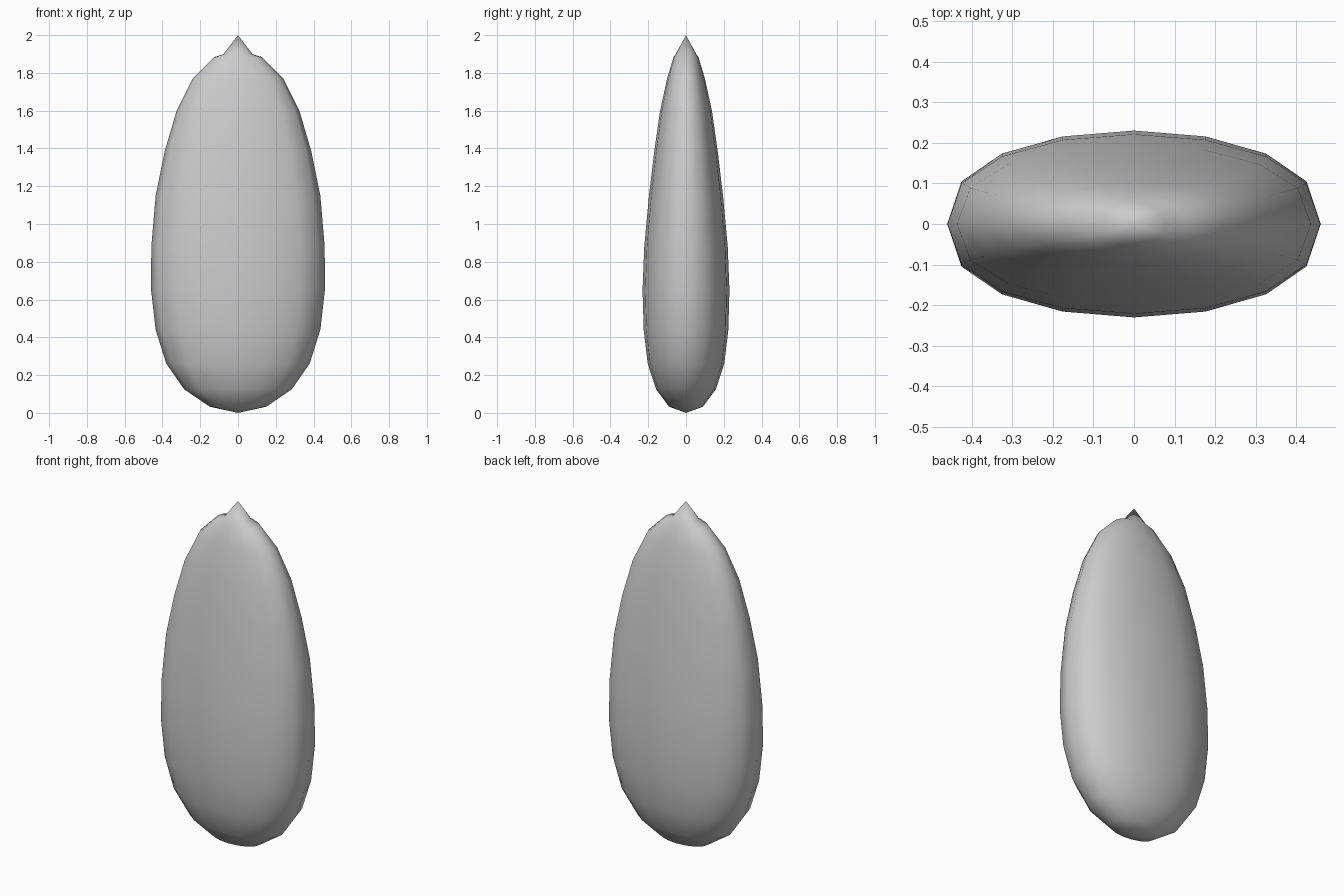
import bpy, bmesh
from math import sin, cos, pi

if "Cube" in bpy.data.objects:
    bpy.data.objects.remove(bpy.data.objects["Cube"])

# Profile rings: height, half width (x), half depth (y)
RINGS = [
    (0.033, 0.15, 0.09), (0.125, 0.285, 0.158), (0.262, 0.38, 0.203),
    (0.44, 0.436, 0.224), (0.65, 0.46, 0.23), (0.88, 0.459, 0.221),
    (1.15, 0.436, 0.196), (1.385, 0.388, 0.168), (1.6, 0.325, 0.137),
    (1.77, 0.24, 0.1), (1.883, 0.128, 0.066), (1.9, 0.076, 0.054),
]
SIDES = 16


def flat(v, power):
    return (1 if v >= 0 else -1) * abs(v) ** power


bm = bmesh.new()

# Flattened seed body: loft of slightly squared ovals
loops = []
for z, rx, ry in RINGS:
    loops.append([bm.verts.new((rx * cos(2 * pi * i / SIDES),
                                ry * flat(sin(2 * pi * i / SIDES), 0.82), z))
                  for i in range(SIDES)])
for a, b in zip(loops, loops[1:]):
    for i in range(SIDES):
        j = (i + 1) % SIDES
        bm.faces.new((a[i], a[j], b[j], b[i]))

# Rounded base and pointed tip
base = bm.verts.new((0, 0, 0))
tip = bm.verts.new((0, 0, 2))
for i in range(SIDES):
    j = (i + 1) % SIDES
    bm.faces.new((base, loops[0][j], loops[0][i]))
    bm.faces.new((tip, loops[-1][i], loops[-1][j]))

bmesh.ops.recalc_face_normals(bm, faces=bm.faces)
for f in bm.faces:
    f.smooth = True
mesh = bpy.data.meshes.new("seed_body")
bm.to_mesh(mesh)
bm.free()
seed = bpy.data.objects.new("seed_body", mesh)
bpy.context.collection.objects.link(seed)
